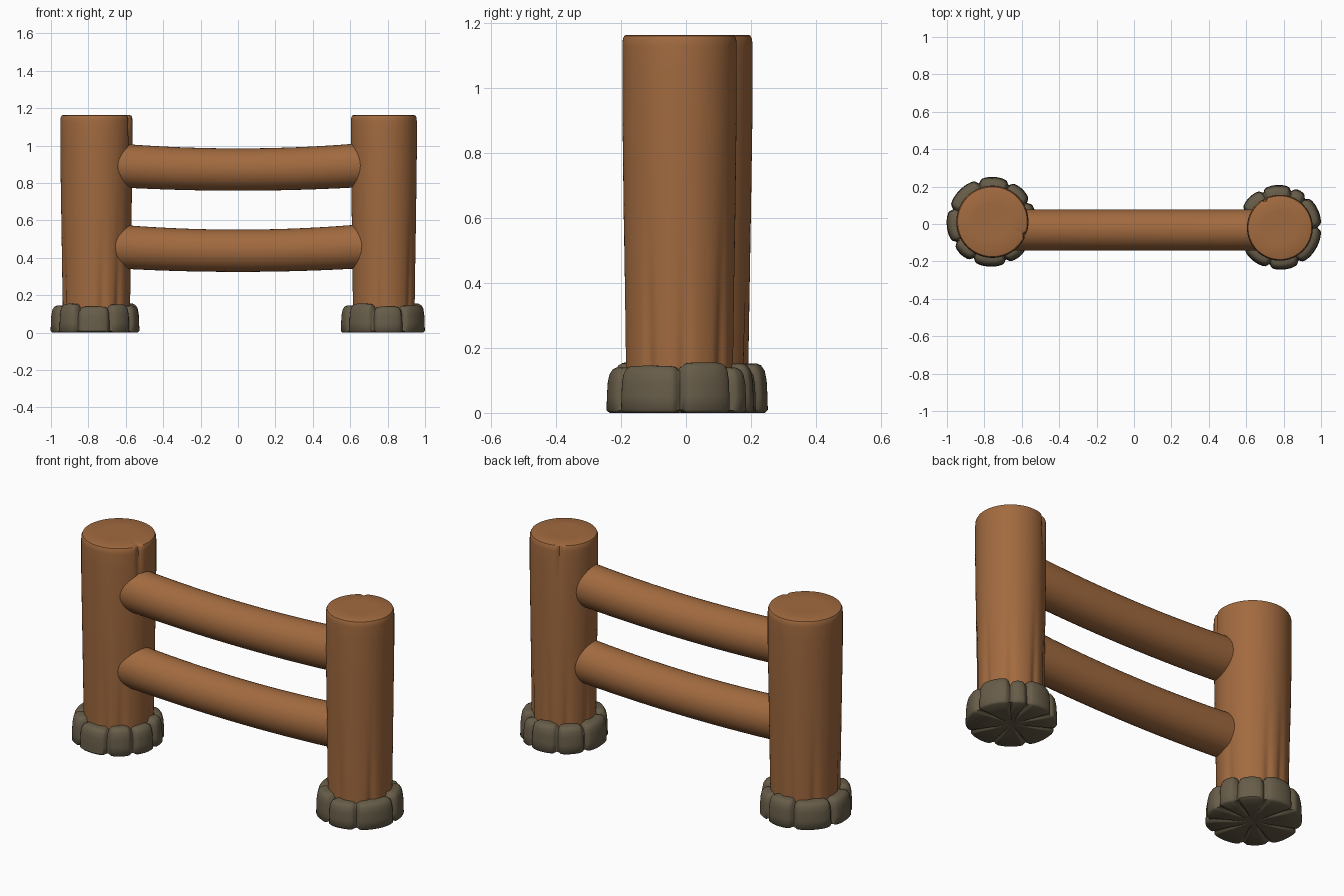
import bpy, bmesh, math

if "Cube" in bpy.data.objects:
    bpy.data.objects.remove(bpy.data.objects["Cube"])


def material(name, rgb):
    m = bpy.data.materials.new(name)
    m.diffuse_color = (*rgb, 1)
    m.use_nodes = True
    m.node_tree.nodes["Principled BSDF"].inputs["Base Color"].default_value = m.diffuse_color
    return m


WOOD = material("brown_wood", (0.36, 0.145, 0.05))
STONE = material("grey_brown_stone", (0.135, 0.108, 0.066))


def skin(name, rings, mat, angle=40, poles=None):
    """Join closed rings of points into a tube; cap ends flat or to pole points."""
    bm = bmesh.new()
    loops = [[bm.verts.new(p) for p in ring] for ring in rings]
    n = len(loops[0])
    for a, b in zip(loops, loops[1:]):
        for i in range(n):
            j = (i + 1) % n
            bm.faces.new((a[i], a[j], b[j], b[i]))
    if poles:
        for loop, p in ((loops[0], poles[0]), (loops[-1], poles[1])):
            c = bm.verts.new(p)
            for i in range(n):
                bm.faces.new((loop[i], loop[(i + 1) % n], c))
    else:
        bm.faces.new(loops[0])
        bm.faces.new(loops[-1])
    bmesh.ops.recalc_face_normals(bm, faces=bm.faces)
    me = bpy.data.meshes.new(name)
    bm.to_mesh(me)
    bm.free()
    me.materials.append(mat)
    for p in me.polygons:
        p.use_smooth = True
    me.set_sharp_from_angle(angle=math.radians(angle))
    ob = bpy.data.objects.new(name, me)
    bpy.context.collection.objects.link(ob)
    return ob


def gap(a, b):
    """Smallest difference between two angles in degrees."""
    return abs((a - b + 180) % 360 - 180)


def post(name, cx, cy, r_low, r_high, flutes, crack):
    top = 1.163
    prof = [(0.03, 1), (0.14, 1), (0.25, 1), (0.4, 1), (0.6, 1), (0.8, 1), (0.95, 1),
            (1.05, 1), (1.13, 1), (1.15, 0.99), (1.16, 0.965), (top, 0.93), (top, 0.5)]
    rings = []
    for z, f in prof:
        r = (r_low + (r_high - r_low) * min(1, z / 0.95)) * f
        low = max(0, 1 - z / 0.6)           # flutes fade upward
        high = max(0, (z - 0.9) / 0.26)     # crack fades downward
        ring = []
        for k in range(120):
            a = k * 3
            d = sum(0.013 * low * math.exp(-(gap(a, g) / 6) ** 2) for g in flutes)
            d += 0.016 * high * math.exp(-(gap(a, crack) / 4) ** 2)
            t = math.radians(a)
            ring.append((cx + (r - d) * math.cos(t), cy + (r - d) * math.sin(t), z))
        rings.append(ring)
    skin(name, rings, WOOD, 40, ((cx, cy, 0.03), (cx, cy, top - 0.003)))


def stone_ring(name, cx, cy, R, cuts):
    # Rounded stones round the post foot, parted by narrow grooves
    prof = [(0.5, 0), (0.96, 0), (1.0, 0.06), (0.995, 0.35), (0.985, 0.65),
            (0.96, 0.85), (0.915, 0.96), (0.86, 1.0), (0.7, 1.0)]
    heights = (0.145, 0.155, 0.14, 0.152, 0.147)
    cuts = sorted(c % 360 for c in cuts)
    rings = []
    for f, h in prof:
        ring = []
        for k in range(180):
            a = k * 2
            d = min(gap(a, c) for c in cuts)
            stone = sum(c <= a for c in cuts) % len(cuts)
            g = math.exp(-(d / 3) ** 2) + 0.35 * math.exp(-(d / 9) ** 2)
            r = R * f * (1.008 - 0.075 * g)
            z = h * (heights[stone % 5] - 0.012 * g)
            if h == 0:
                z = 0.012 * math.exp(-(d / 3) ** 2)
            t = math.radians(a)
            ring.append((cx + r * math.cos(t), cy + r * math.sin(t), z))
        rings.append(ring)
    skin(name, rings, STONE, 50, ((cx, cy, 0), (cx, cy, 0.14)))


def rail(name, z_mid, lift):
    # Log sagging slightly in the middle, its ends buried in the posts
    rings = []
    for k in range(17):
        x = -0.72 + k * 0.09
        s = (x / 0.62) ** 2
        zc, rz = z_mid + lift * s, 0.113 + 0.004 * s
        rings.append([(x, -0.032 + 0.11 * math.cos(t), zc + rz * math.sin(t))
                      for t in (math.tau * i / 40 for i in range(40))])
    skin(name, rings, WOOD)


# Posts
post("left_post", -0.757, 0.012, 0.178, 0.193, (-80, -50, 10, 75, 100, 140, 200), -22)
post("right_post", 0.78, -0.02, 0.164, 0.176, (-95, -35, 5, 50, 95, 130, 170), 118)

# Stone footings
stone_ring("left_stone_footing", -0.762, 0.012, 0.238,
           (-116, -69, -35, 0, 28, 65, 108, 162, 210))
stone_ring("right_stone_footing", 0.777, -0.018, 0.225,
           (-105, -60, 0, 48, 72, 115, 155, 210))

# Rails
rail("lower_rail", 0.438, 0.021)
rail("upper_rail", 0.872, 0.021)
